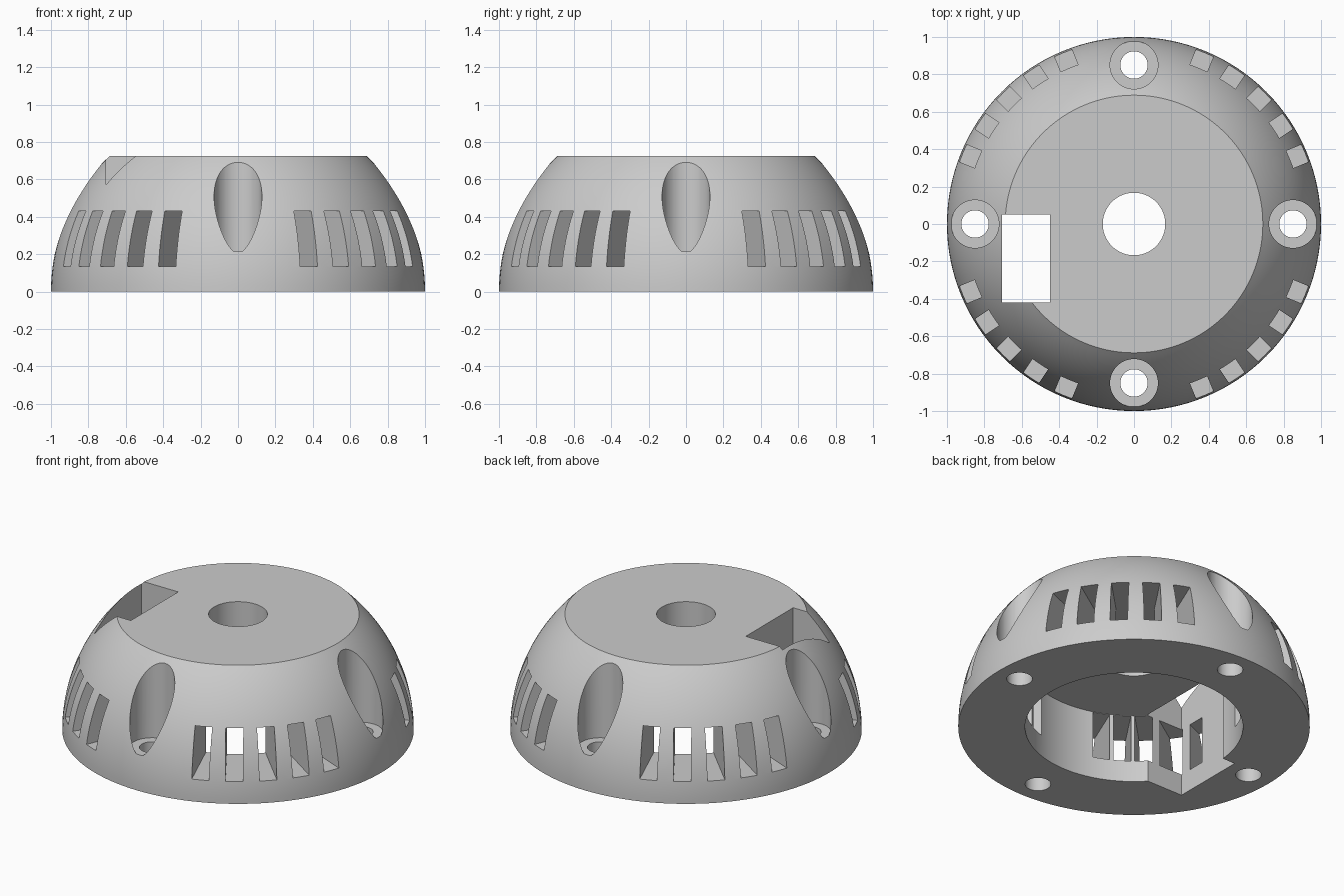
import bpy, bmesh, math
from mathutils import Matrix, Vector

old = bpy.data.objects.get("Cube")
if old:
    bpy.data.objects.remove(old, do_unlink=True)

TOP = 0.725            # height of the flat top
CAVITY_R, CEILING = 0.62, 0.432
HOLE_R = 0.167
BORE_POS = 0.85        # distance of the screw holes from the axis

grey = bpy.data.materials.new("grey_plastic")
grey.use_nodes = True
colour = (0.6, 0.6, 0.6, 1)
grey.diffuse_color = colour
grey.node_tree.nodes["Principled BSDF"].inputs["Base Color"].default_value = colour


def make_object(name, bm):
    bmesh.ops.recalc_face_normals(bm, faces=bm.faces)
    mesh = bpy.data.meshes.new(name)
    bm.to_mesh(mesh)
    bm.free()
    mesh.materials.append(grey)
    obj = bpy.data.objects.new(name, mesh)
    bpy.context.collection.objects.link(obj)
    return obj


def add_box(bm, low, high, turn=0.0):
    low, high = Vector(low), Vector(high)
    size = Matrix.Diagonal((high - low).to_4d())
    size[3][3] = 1
    place = Matrix.Rotation(turn, 4, 'Z') @ Matrix.Translation((low + high) / 2)
    bmesh.ops.create_cube(bm, size=1, matrix=place @ size)


def add_cylinder(bm, x, y, radius, z0, z1):
    bmesh.ops.create_cone(bm, cap_ends=True, segments=64, radius1=radius, radius2=radius,
                          depth=z1 - z0, matrix=Matrix.Translation((x, y, (z0 + z1) / 2)))


def cut(target, bm):
    cutter = make_object("cutter", bm)
    cutter.hide_render = True
    mod = target.modifiers.new("cut", 'BOOLEAN')
    mod.operation, mod.solver, mod.object = 'DIFFERENCE', 'EXACT', cutter
    bpy.ops.object.select_all(action='DESELECT')
    bpy.context.view_layer.objects.active = target
    target.select_set(True)
    bpy.ops.object.modifier_apply(modifier=mod.name)
    bpy.data.objects.remove(cutter, do_unlink=True)


# Dome shell: a truncated hemisphere with a round cavity and a central hole
steps = 24
limit = math.asin(TOP)
profile = [(CAVITY_R, 0)]
profile += [(math.cos(limit * i / steps), math.sin(limit * i / steps)) for i in range(steps + 1)]
profile += [(HOLE_R, TOP), (HOLE_R, CEILING), (CAVITY_R, CEILING)]

bm = bmesh.new()
verts = [bm.verts.new((r, 0, z)) for r, z in profile]
edges = [bm.edges.new((a, b)) for a, b in zip(verts, verts[1:] + verts[:1])]
bmesh.ops.spin(bm, geom=verts + edges, cent=(0, 0, 0), axis=(0, 0, 1),
               angle=math.tau, steps=128, use_merge=True)
bmesh.ops.remove_doubles(bm, verts=bm.verts, dist=1e-5)
dome = make_object("dome_shell", bm)

# Side vents: five radial slots in each quarter
bm = bmesh.new()
for quarter in range(4):
    for slot in range(2, 7):
        angle = math.radians(90 * quarter + 11.25 * slot)
        add_box(bm, (0.56, -0.05, 0.135), (1.1, 0.05, 0.43), angle)
cut(dome, bm)

# Screw holes, then their wide counterbores
for radius, floor in ((0.073, -0.1), (0.128, 0.214)):
    bm = bmesh.new()
    for quarter in range(4):
        angle = quarter * math.pi / 2
        add_cylinder(bm, BORE_POS * math.cos(angle), BORE_POS * math.sin(angle),
                     radius, floor, 1.0)
    cut(dome, bm)

# Rectangular cable opening through the full height
bm = bmesh.new()
add_box(bm, (-0.705, -0.42, -0.1), (-0.45, 0.05, 1.0))
cut(dome, bm)

bpy.ops.object.shade_smooth_by_angle(angle=math.radians(25))
